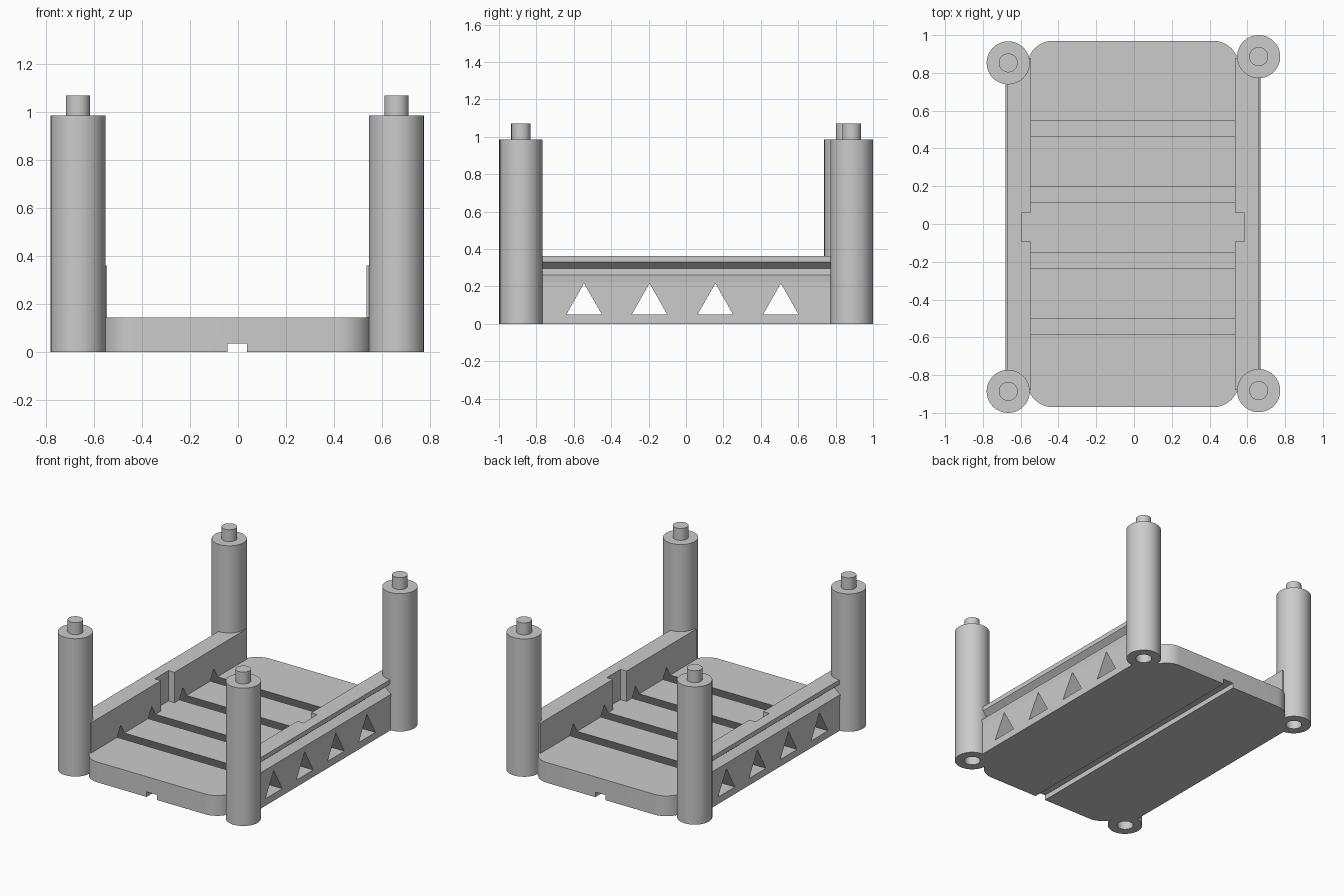
import bpy, bmesh
from mathutils import Vector

cube = bpy.data.objects.get("Cube")
if cube:
    bpy.data.objects.remove(cube, do_unlink=True)

grey = bpy.data.materials.new("plain grey")
grey.use_nodes = True
grey.diffuse_color = (0.6, 0.6, 0.6, 1)
grey.node_tree.nodes["Principled BSDF"].inputs["Base Color"].default_value = (0.6, 0.6, 0.6, 1)

CX = -0.005  # sideways offset of the tray and rails
HALF_IN, HALF_OUT = 0.54, 0.675
DECK = 0.145


def finish(name, bm):
    bmesh.ops.recalc_face_normals(bm, faces=bm.faces)
    mesh = bpy.data.meshes.new(name)
    bm.to_mesh(mesh)
    bm.free()
    obj = bpy.data.objects.new(name, mesh)
    bpy.context.collection.objects.link(obj)
    mesh.materials.append(grey)
    return obj


def prism(name, points, direction):
    """Extrude a closed outline along a direction."""
    bm = bmesh.new()
    face = bm.faces.new([bm.verts.new(p) for p in points])
    ext = bmesh.ops.extrude_face_region(bm, geom=[face])["geom"]
    bmesh.ops.translate(bm, vec=Vector(direction),
                        verts=[v for v in ext if isinstance(v, bmesh.types.BMVert)])
    return finish(name, bm)


def box(name, x0, x1, y0, y1, z0, z1):
    return prism(name, [(x0, y0, z0), (x1, y0, z0), (x1, y1, z0), (x0, y1, z0)],
                 (0, 0, z1 - z0))


def lathe(name, x, y, profile):
    """Spin a radius/height profile into a round part."""
    bm = bmesh.new()
    verts = [bm.verts.new((x + r, y, z)) for r, z in profile]
    edges = [bm.edges.new(pair) for pair in zip(verts, verts[1:])]
    bmesh.ops.spin(bm, geom=verts + edges, cent=(x, y, 0), axis=(0, 0, 1),
                   angle=6.2831853, steps=64)
    bmesh.ops.remove_doubles(bm, verts=bm.verts, dist=0.0005)
    return finish(name, bm)


def select(obj):
    bpy.ops.object.select_all(action="DESELECT")
    obj.select_set(True)
    bpy.context.view_layer.objects.active = obj


def cut(obj, cutters):
    select(obj)
    for cutter in cutters:
        mod = obj.modifiers.new("cut", "BOOLEAN")
        mod.operation, mod.solver, mod.object = "DIFFERENCE", "EXACT", cutter
        bpy.ops.object.modifier_apply(modifier=mod.name)


def smooth(obj):
    select(obj)
    bpy.ops.object.shade_smooth_by_angle(angle=0.52)


# Corner posts with a top peg and a matching socket underneath
posts = {"front_right": (-0.666, -0.886), "front_left": (0.66, -0.882),
         "back_left": (0.66, 0.886), "back_right": (-0.666, 0.853)}
post_profile = [(0, 0.1), (0.053, 0.1), (0.053, 0), (0.114, 0), (0.114, 0.985),
                (0.05, 0.985), (0.05, 1.07), (0, 1.07)]
sockets = []
for side, (x, y) in posts.items():
    smooth(lathe(side + "_post", x, y, post_profile))
    sockets.append(lathe("socket_cutter", x, y, [(0, -0.1), (0.053, -0.1), (0.053, 0.1), (0, 0.1)]))

# Triangular channels running across the whole tray
channels = [prism("channel_cutter", [(-1, y - 0.095, 0.05), (-1, y + 0.095, 0.05), (-1, y, 0.217)],
                  (2, 0, 0)) for y in (-0.545, -0.195, 0.157, 0.507)]

# Tray floor with rounded corners and a groove underneath
tray = box("tray_floor", CX - 0.56, CX + 0.56, -0.97, 0.97, 0, DECK)
bm = bmesh.new()
bm.from_mesh(tray.data)
upright = [e for e in bm.edges if abs(e.verts[0].co.z - e.verts[1].co.z) > 0.1]
bmesh.ops.bevel(bm, geom=upright, offset=0.135, segments=12, profile=0.5, affect="EDGES")
bm.to_mesh(tray.data)
bm.free()
groove = box("groove_cutter", -0.044, 0.038, -1.1, 1.1, -0.1, 0.036)
cut(tray, channels + [groove])
smooth(tray)

# Side rails with a V groove outside and a locating notch inside
rail_profile = [(HALF_IN, 0), (HALF_OUT - 0.005, 0), (HALF_OUT - 0.005, 0.22),
                (HALF_OUT, 0.26), (HALF_OUT - 0.05, 0.295), (HALF_OUT - 0.008, 0.33),
                (HALF_OUT - 0.008, 0.362), (HALF_IN, 0.362)]
notches = []
for name, s in (("left_rail", 1), ("right_rail", -1)):
    rail = prism(name, [(CX + s * x, -0.88, z) for x, z in rail_profile], (0, 1.76, 0))
    a, b = sorted((CX + s * 0.4, CX + s * 0.588))
    notch = box("notch_cutter", a, b, -0.093, 0.062, DECK, 0.5)
    notches.append(notch)
    cut(rail, channels + [notch] + [c for c in sockets if c.data.vertices[0].co.x * s > 0])

for cutter in sockets + channels + notches + [groove]:
    bpy.data.objects.remove(cutter, do_unlink=True)
